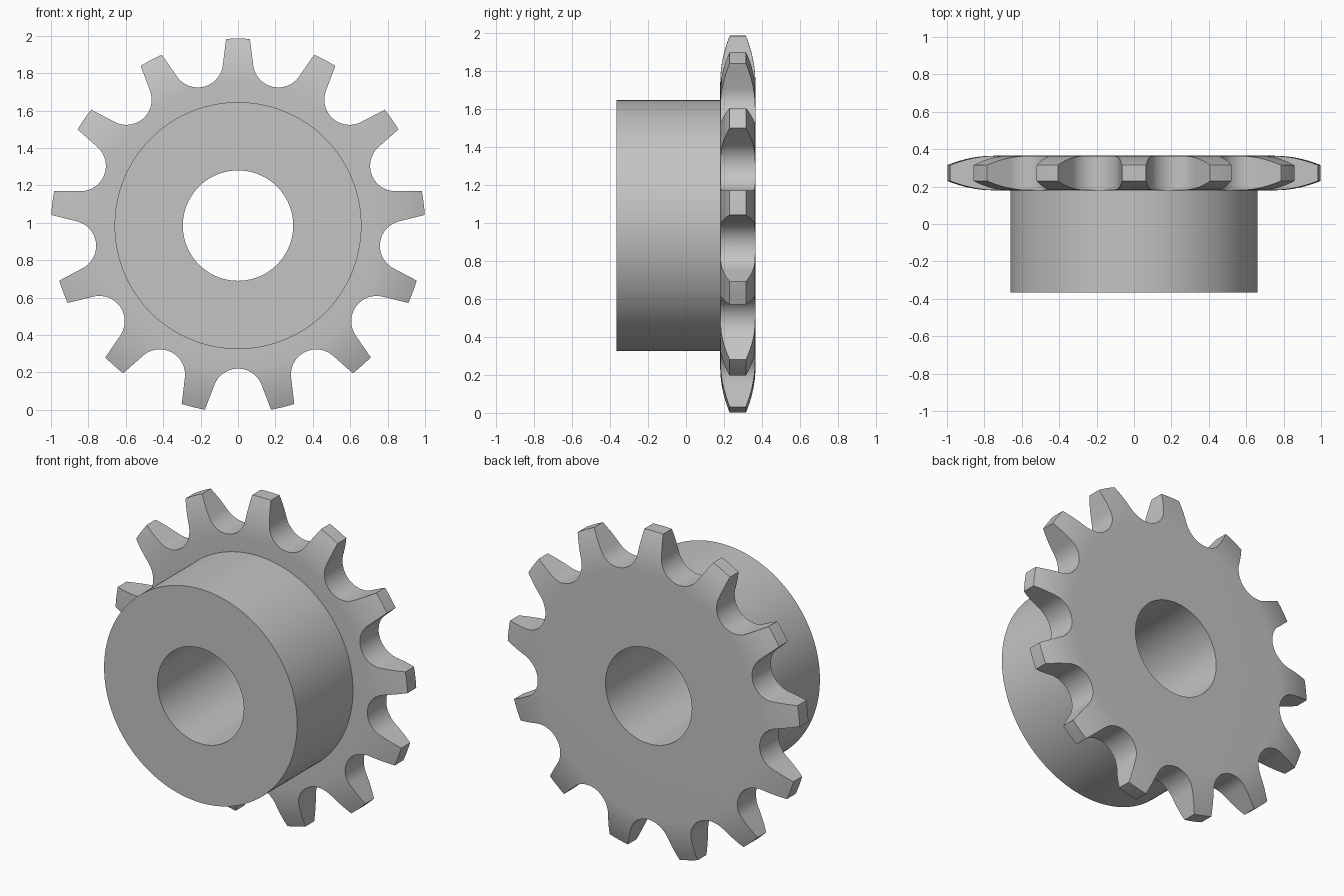
import bpy, bmesh, math
from mathutils import Vector, Matrix

if "Cube" in bpy.data.objects:
    bpy.data.objects.remove(bpy.data.objects["Cube"], do_unlink=True)

TEETH = 13
CENTRE = Vector((0, 0, 0.985))
BORE, HUB, OUTER = 0.295, 0.66, 1.0
FRONT, PLATE, BACK = -0.365, 0.18, 0.365
ROUND_START, TIP_DROP = 0.75, 0.05      # rounding of the tooth sides
ROOT_V, ROOT_R = 0.90, 0.135            # roller seat between the teeth

steel = bpy.data.materials.new("grey steel")
steel.use_nodes = True
colour = (0.55, 0.55, 0.55, 1)
steel.diffuse_color = colour
steel.node_tree.nodes["Principled BSDF"].inputs["Base Color"].default_value = colour


def make_object(name, bm):
    bmesh.ops.recalc_face_normals(bm, faces=bm.faces)
    mesh = bpy.data.meshes.new(name)
    bm.to_mesh(mesh)
    bm.free()
    mesh.materials.append(steel)
    obj = bpy.data.objects.new(name, mesh)
    obj.location = CENTRE
    bpy.context.collection.objects.link(obj)
    return obj


# Turned blank: bore, hub and plate with rounded rim, as one closed profile
STEPS = 8
rim = []
for i in range(STEPS + 1):
    t = i / STEPS
    rim.append((ROUND_START + (OUTER - ROUND_START) * t, TIP_DROP * t * t))
profile = [(BORE, FRONT), (HUB, FRONT), (HUB, PLATE)]
profile += [(r, PLATE + d) for r, d in rim]
profile += [(r, BACK - d) for r, d in reversed(rim)]
profile += [(BORE, BACK)]

bm = bmesh.new()
verts = [bm.verts.new((r, y, 0)) for r, y in profile]
edges = [bm.edges.new((v, verts[i - 1])) for i, v in enumerate(verts)]
bmesh.ops.spin(bm, geom=verts + edges, cent=(0, 0, 0), axis=(0, 1, 0),
               angle=math.tau, steps=TEETH * 16, use_duplicate=False)
bmesh.ops.remove_doubles(bm, verts=bm.verts, dist=1e-5)
sprocket = make_object("sprocket", bm)

# Tooth gap outline: round seat with straight flanks tangent to it
half = math.pi / TEETH - 0.064
corner = Vector((math.sin(half), math.cos(half)))
seat = Vector((0, ROOT_V))
to_corner = corner - seat
start = math.atan2(to_corner.y, to_corner.x) - math.acos(ROOT_R / to_corner.length)
ARC = 28
arc = []
for i in range(ARC + 1):
    a = start + (-math.pi - 2 * start) * i / ARC
    arc.append(seat + ROOT_R * Vector((math.cos(a), math.sin(a))))
end = corner + (corner - arc[0]).normalized() * 0.15
outline = [end] + arc + [Vector((-end.x, end.y))]

# Gap cutters, repeated around the axle
bm = bmesh.new()
for i in range(TEETH):
    turn = Matrix.Rotation(math.tau * (i + 0.5) / TEETH, 3, 'Y')
    face = bm.faces.new([bm.verts.new(turn @ Vector((p.x, PLATE - 0.1, p.y)))
                         for p in outline])
    out = bmesh.ops.extrude_face_region(bm, geom=[face], use_keep_orig=True)
    moved = [g for g in out["geom"] if isinstance(g, bmesh.types.BMVert)]
    bmesh.ops.translate(bm, verts=moved, vec=(0, BACK - PLATE + 0.2, 0))
cutter = make_object("gap_cutter", bm)
cutter.hide_render = True

# Cut the teeth and shade
mod = sprocket.modifiers.new("tooth gaps", 'BOOLEAN')
mod.operation = 'DIFFERENCE'
mod.solver = 'EXACT'
mod.object = cutter
bpy.ops.object.select_all(action='DESELECT')
sprocket.select_set(True)
bpy.context.view_layer.objects.active = sprocket
bpy.ops.object.modifier_apply(modifier=mod.name)
bpy.data.objects.remove(cutter, do_unlink=True)
bpy.ops.object.shade_smooth_by_angle(angle=math.radians(25))
